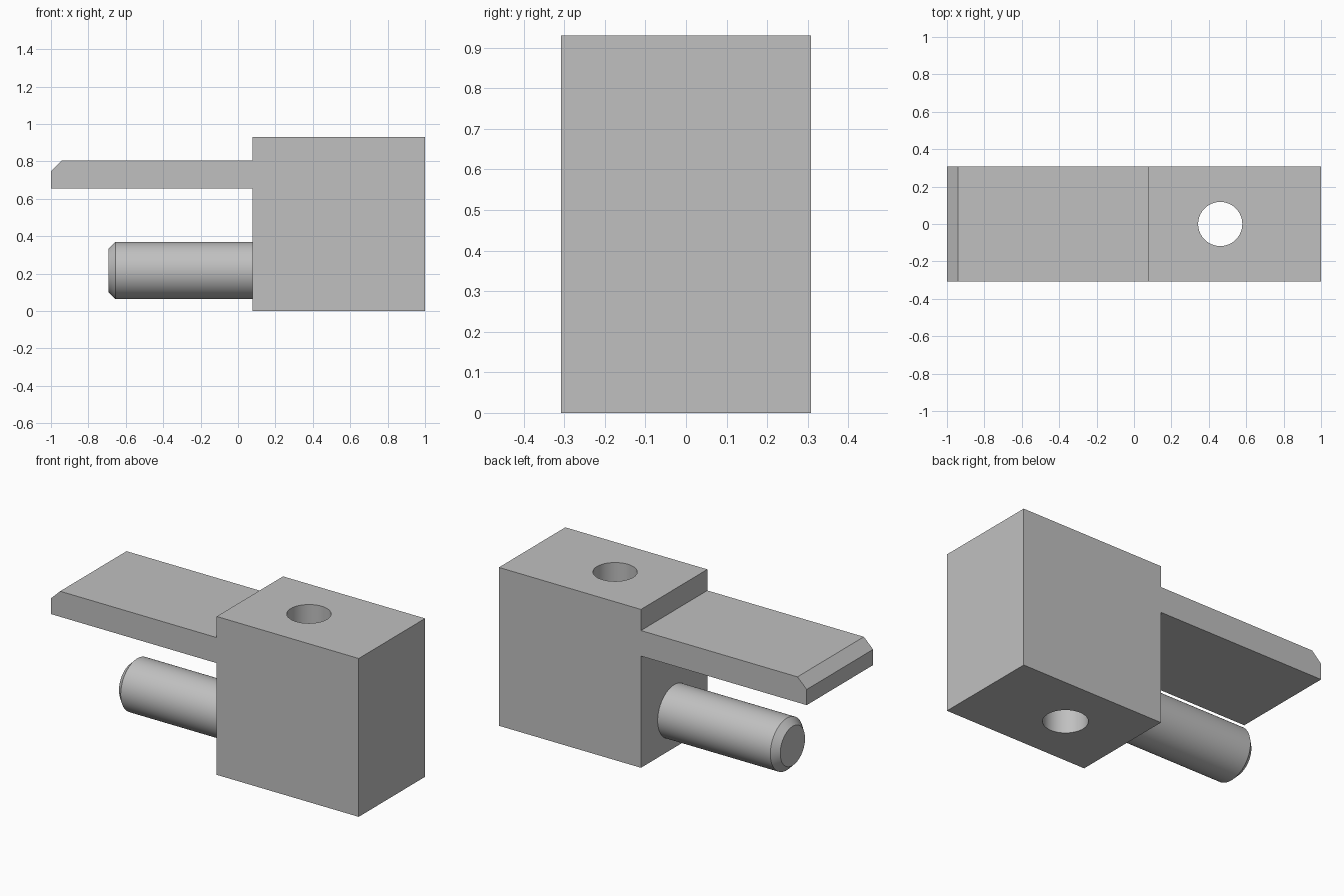
import bpy, bmesh, math
from mathutils import Matrix

cube = bpy.data.objects.get("Cube")
if cube:
    bpy.data.objects.remove(cube, do_unlink=True)

HALF_DEPTH = 0.308
BODY_LEFT = 0.077
PIN_Z = 0.217

grey = bpy.data.materials.new("plain grey")
grey.use_nodes = True
colour = (0.53, 0.53, 0.53, 1)
grey.diffuse_color = colour
grey.node_tree.nodes["Principled BSDF"].inputs["Base Color"].default_value = colour


def make_object(name, bm):
    bmesh.ops.recalc_face_normals(bm, faces=bm.faces)
    mesh = bpy.data.meshes.new(name)
    bm.to_mesh(mesh)
    bm.free()
    mesh.materials.append(grey)
    obj = bpy.data.objects.new(name, mesh)
    bpy.context.collection.objects.link(obj)
    return obj


def select_only(obj):
    bpy.ops.object.select_all(action="DESELECT")
    obj.select_set(True)
    bpy.context.view_layer.objects.active = obj


def extrude_profile(name, points):
    """Extrude an x-z outline through the full depth."""
    bm = bmesh.new()
    face = bm.faces.new([bm.verts.new((x, -HALF_DEPTH, z)) for x, z in points])
    result = bmesh.ops.extrude_face_region(bm, geom=[face])
    verts = [v for v in result["geom"] if isinstance(v, bmesh.types.BMVert)]
    bmesh.ops.translate(bm, verts=verts, vec=(0, 2 * HALF_DEPTH, 0))
    return make_object(name, bm)


def lathe(name, points, matrix, segments=64):
    """Spin a radius-height outline about z, then place it."""
    bm = bmesh.new()
    verts = [bm.verts.new((r, 0, h)) for r, h in points]
    edges = [bm.edges.new(pair) for pair in zip(verts, verts[1:])]
    bmesh.ops.spin(bm, geom=verts + edges, cent=(0, 0, 0), axis=(0, 0, 1),
                   angle=math.tau, steps=segments)
    bmesh.ops.remove_doubles(bm, verts=bm.verts, dist=0.0001)
    bmesh.ops.transform(bm, matrix=matrix, verts=bm.verts)
    return make_object(name, bm)


# Block with the flat tongue, chamfered at its tip
body = extrude_profile("block_and_tongue", [
    (BODY_LEFT, 0), (1, 0), (1, 0.93), (BODY_LEFT, 0.93),
    (BODY_LEFT, 0.806), (-0.94, 0.806), (-1, 0.748), (-1, 0.656),
    (BODY_LEFT, 0.656)])

# Vertical through hole
cutter = lathe("hole_cutter", [(0, -0.1), (0.118, -0.1), (0.118, 1.1), (0, 1.1)],
               Matrix.Translation((0.461, 0, 0)))
cutter.hide_render = True
hole = body.modifiers.new("through_hole", "BOOLEAN")
hole.operation = "DIFFERENCE"
hole.solver = "EXACT"
hole.object = cutter
select_only(body)
bpy.ops.object.modifier_apply(modifier=hole.name)
bpy.data.objects.remove(cutter, do_unlink=True)

# Round pin with a chamfered end, pointing to -x
pin = lathe("round_pin", [(0, 0), (0.153, 0), (0.153, 0.732), (0.115, 0.77), (0, 0.77)],
            Matrix.Translation((BODY_LEFT, 0, PIN_Z)) @ Matrix.Rotation(-math.pi / 2, 4, "Y"))

for part in (body, pin):
    select_only(part)
    bpy.ops.object.shade_smooth_by_angle(angle=math.radians(30))
